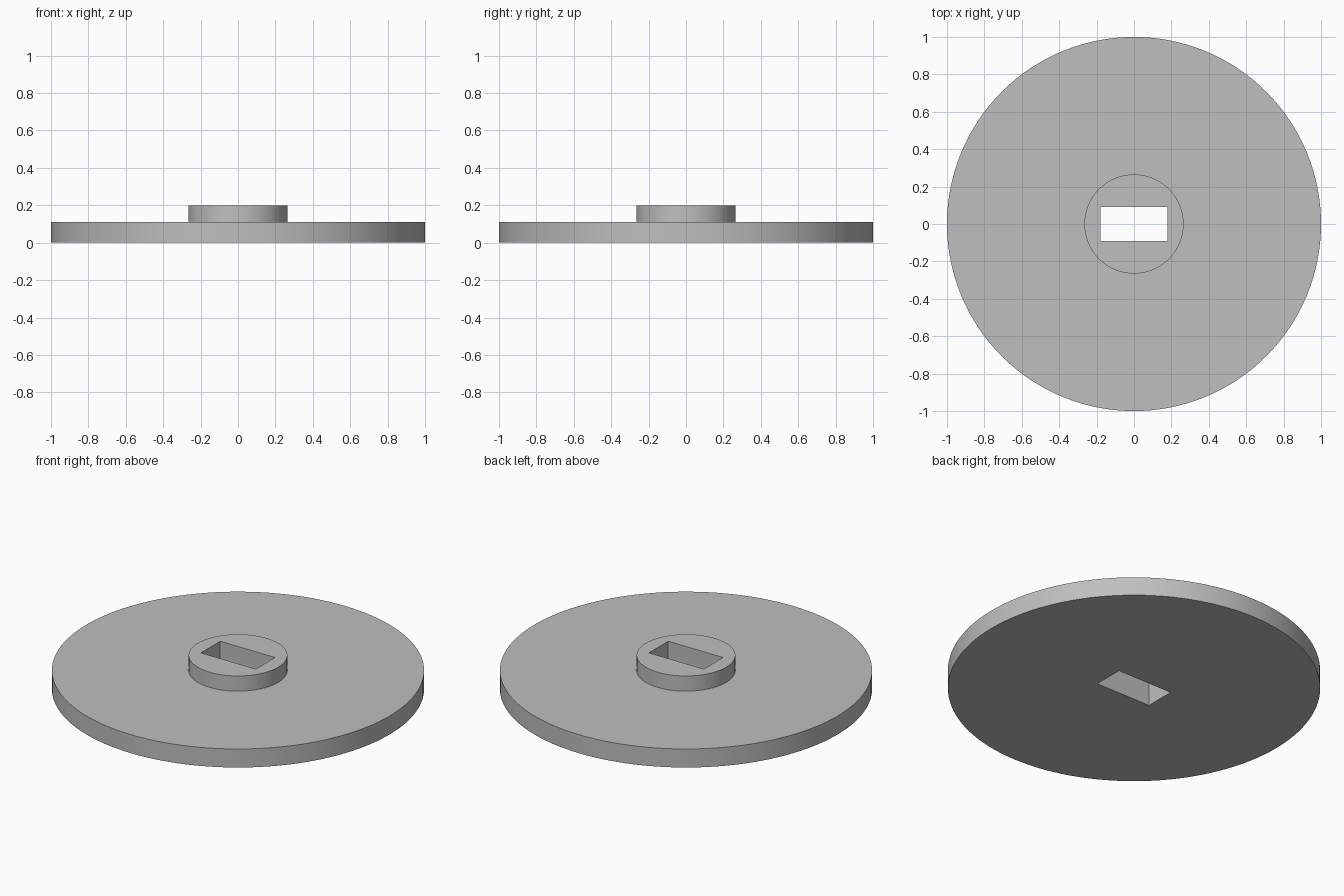
import bpy
import bmesh
import math

cube = bpy.data.objects.get("Cube")
if cube:
    bpy.data.objects.remove(cube, do_unlink=True)

SEGMENTS = 128
GREY = (0.52, 0.52, 0.52, 1)

mat = bpy.data.materials.new("plain_grey")
mat.use_nodes = True
mat.diffuse_color = GREY
mat.node_tree.nodes["Principled BSDF"].inputs["Base Color"].default_value = GREY


def ring(bm, radius, z):
    step = math.tau / SEGMENTS
    return [bm.verts.new((radius * math.cos(i * step), radius * math.sin(i * step), z))
            for i in range(SEGMENTS)]


# Stepped solid: wide disc with a raised central hub
bm = bmesh.new()
rings = [ring(bm, r, z) for r, z in ((1, 0), (1, 0.11), (0.265, 0.11), (0.265, 0.2))]
for low, high in zip(rings, rings[1:]):
    for i in range(SEGMENTS):
        j = (i + 1) % SEGMENTS
        bm.faces.new((low[i], low[j], high[j], high[i]))
bm.faces.new(rings[0][::-1])
bm.faces.new(rings[-1])
mesh = bpy.data.meshes.new("hubbed_disc")
bm.to_mesh(mesh)
bm.free()
disc = bpy.data.objects.new("hubbed_disc", mesh)
bpy.context.collection.objects.link(disc)
mesh.materials.append(mat)

# Rectangular slot right through the hub
bpy.ops.mesh.primitive_cube_add(size=1, location=(0, 0, 0.1))
cutter = bpy.context.object
cutter.name = "slot_cutter"
cutter.scale = (0.36, 0.18, 1)
cutter.hide_render = True
cutter.data.materials.append(mat)

cut = disc.modifiers.new("slot", 'BOOLEAN')
cut.operation = 'DIFFERENCE'
cut.solver = 'EXACT'
cut.object = cutter

bpy.ops.object.select_all(action='DESELECT')
disc.select_set(True)
bpy.context.view_layer.objects.active = disc
bpy.ops.object.modifier_apply(modifier=cut.name)
bpy.data.objects.remove(cutter, do_unlink=True)

# Smooth round walls, crisp rims
bpy.ops.object.shade_smooth_by_angle(angle=math.radians(30))
